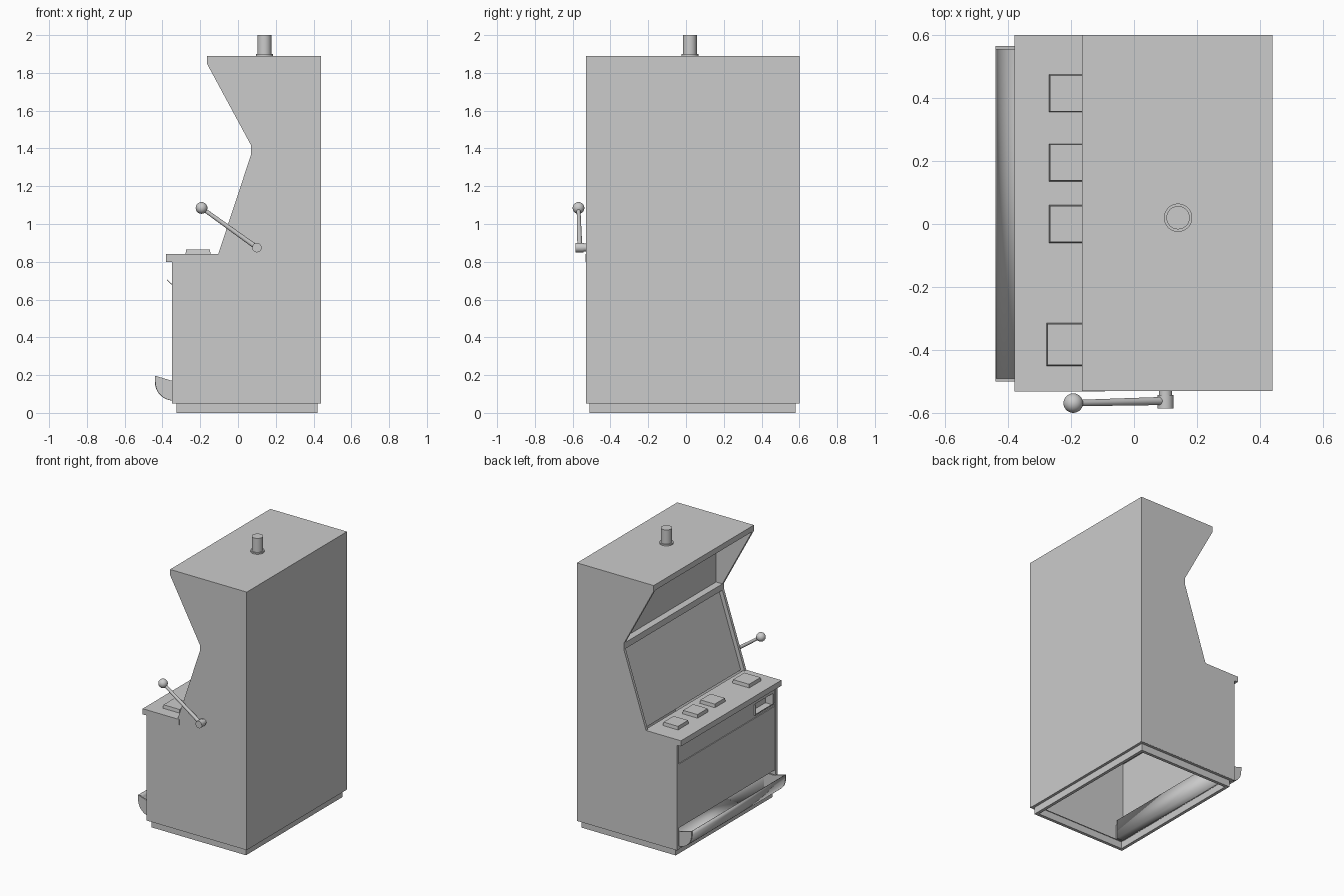
import bpy, bmesh, math
from mathutils import Vector

if "Cube" in bpy.data.objects:
    bpy.data.objects.remove(bpy.data.objects["Cube"])

Y0, Y1, T = -0.53, 0.60, 0.02     # cabinet sides and panel thickness


def finish(name, bm):
    bmesh.ops.recalc_face_normals(bm, faces=bm.faces)
    me = bpy.data.meshes.new(name)
    bm.to_mesh(me)
    bm.free()
    ob = bpy.data.objects.new(name, me)
    bpy.context.collection.objects.link(ob)
    return ob


def strip(name, pts, y0, y1, solid=True):
    """Extrude an xz profile along y: closed and capped, or an open sheet."""
    bm = bmesh.new()
    a = [bm.verts.new((x, y0, z)) for x, z in pts]
    b = [bm.verts.new((x, y1, z)) for x, z in pts]
    n = len(pts)
    for i in range(n if solid else n - 1):
        j = (i + 1) % n
        bm.faces.new((a[i], a[j], b[j], b[i]))
    if solid:
        bm.faces.new(a)
        bm.faces.new(b[::-1])
    return finish(name, bm)


def box(name, x0, x1, y0, y1, z0, z1):
    return strip(name, [(x0, z0), (x1, z0), (x1, z1), (x0, z1)], y0, y1)


def smooth(ob):
    bpy.ops.object.select_all(action='DESELECT')
    ob.select_set(True)
    bpy.context.view_layer.objects.active = ob
    bpy.ops.object.shade_smooth_by_angle(angle=math.radians(35))


def rod(name, p, q, r0, r1, n=32):
    p, q = Vector(p), Vector(q)
    d = q - p
    bm = bmesh.new()
    bmesh.ops.create_cone(bm, cap_ends=True, segments=n, radius1=r0, radius2=r1, depth=d.length)
    ob = finish(name, bm)
    ob.location = (p + q) / 2
    ob.rotation_euler = d.to_track_quat('Z', 'Y').to_euler()
    smooth(ob)
    return ob


def frame(name, x0, x1, y0, y1, z0, z1, t):
    """Open rectangular ring."""
    box(name + "_front", x0, x0 + t, y0, y1, z0, z1)
    box(name + "_back", x1 - t, x1, y0, y1, z0, z1)
    box(name + "_right", x0 + t, x1 - t, y0, y0 + t, z0, z1)
    box(name + "_left", x0 + t, x1 - t, y1 - t, y1, z0, z1)


# side panels
side = [(0.44, 0.05), (0.44, 1.89), (-0.165, 1.89), (-0.165, 1.85), (0.07, 1.415),
        (0.07, 1.37), (-0.105, 0.84), (-0.35, 0.84), (-0.35, 0.05)]
strip("side_panel_right", side, Y0, Y0 + T)
strip("side_panel_left", side, Y1 - T, Y1)

# back, roof, upper recess, shelf and sloped screen as one folded sheet
strip("cabinet_shell", [(0.44, 0.05), (0.44, 1.89), (-0.165, 1.89), (-0.165, 1.85),
                        (0.12, 1.85), (0.12, 1.415), (0.07, 1.415), (0.07, 1.37),
                        (0.10, 1.37), (-0.075, 0.84)], Y0 + T, Y1 - T, False)

# button counter
strip("counter", [(-0.38, 0.80), (-0.092, 0.80), (-0.092, 0.84), (-0.38, 0.84)],
      Y0 - 0.002, Y1)

# lower front panel, with the tray opening left below it
box("front_panel", -0.346, -0.336, Y0 + T, Y1 - T, 0.20, 0.655)
box("front_sill", -0.346, -0.336, Y0 + T, Y1 - T, 0.05, 0.07)

# upper front panel around the coin slot
s0, s1, b0, b1 = -0.485, -0.285, 0.675, 0.75
box("upper_panel", -0.34, -0.33, s1, Y1 - T, 0.655, 0.80)
box("upper_panel_end", -0.34, -0.33, Y0 + T, s0, 0.655, 0.80)
box("upper_panel_top", -0.34, -0.33, s0, s1, b1, 0.80)
box("upper_panel_bottom", -0.34, -0.33, s0, s1, 0.655, b0)

# coin slot pocket, rim and flap
strip("slot_pocket", [(-0.34, b0), (-0.29, b0), (-0.29, b1), (-0.34, b1)], s0, s1, False)
for y in (s0, s1):
    box("slot_cheek", -0.35, -0.29, y - 0.004, y + 0.004, b0, b1)
strip("slot_flap", [(-0.378, 0.703), (-0.34, 0.669), (-0.34, 0.674), (-0.375, 0.706)],
      s0 + 0.02, s1 - 0.02)

# payout tray: curved lip, floor and inner back
arc = [(-0.34 - 0.098 * math.cos(a), 0.165 - 0.098 * math.sin(a))
       for a in (math.radians(90 * i / 12) for i in range(13))]
tray = strip("payout_tray", [(-0.438, 0.195)] + arc + [(-0.27, 0.067), (-0.27, 0.20), (-0.34, 0.20)],
             -0.49, 0.555, False)
m = tray.modifiers.new("thickness", 'SOLIDIFY')
m.thickness, m.offset = 0.005, 0
smooth(tray)
cap = [(-0.44, 0.197)] + [(x, z - 0.002) for x, z in arc] + [(-0.268, 0.065), (-0.268, 0.17), (-0.35, 0.17)]
strip("tray_end_right", cap, -0.50, -0.49)
strip("tray_end_left", cap, 0.555, 0.565)

# plinth and the ledge above it
frame("plinth", -0.325, 0.42, Y0 + 0.02, Y1 - 0.02, 0, 0.05, 0.022)
frame("ledge", -0.346, 0.439, Y0 + 0.001, Y1 - 0.001, 0.049, 0.053, 0.045)

# tapered counter buttons
for name, y, h, x0, x1 in (("button", 0.415, 0.06, -0.27, -0.15), ("button", 0.195, 0.06, -0.27, -0.15),
                           ("button", 0.0, 0.06, -0.27, -0.15),
                           ("large_button", -0.383, 0.068, -0.278, -0.145)):
    ob = box(name, x0, x1, y - h, y + h, 0.838, 0.864)
    c = (x0 + x1) / 2
    for v in ob.data.vertices:
        if v.co.z > 0.85:
            v.co.x = c + (v.co.x - c) * 0.95
            v.co.y = y + (v.co.y - y) * 0.95

# lamp on the roof
rod("lamp_base", (0.14, 0.02, 1.888), (0.14, 0.02, 1.90), 0.045, 0.045)
rod("lamp", (0.14, 0.02, 1.90), (0.14, 0.02, 2.0), 0.037, 0.037)

# pull lever with pivot and ball
rod("lever_collar", (0.10, -0.525, 0.875), (0.10, -0.545, 0.875), 0.021, 0.021)
rod("lever_pivot", (0.10, -0.543, 0.875), (0.10, -0.586, 0.875), 0.025, 0.025)
rod("lever_arm", (0.10, -0.562, 0.875), (-0.19, -0.569, 1.083), 0.013, 0.010)
bm = bmesh.new()
bmesh.ops.create_uvsphere(bm, u_segments=32, v_segments=16, radius=0.031)
ball = finish("lever_ball", bm)
ball.location = (-0.193, -0.569, 1.085)
smooth(ball)
